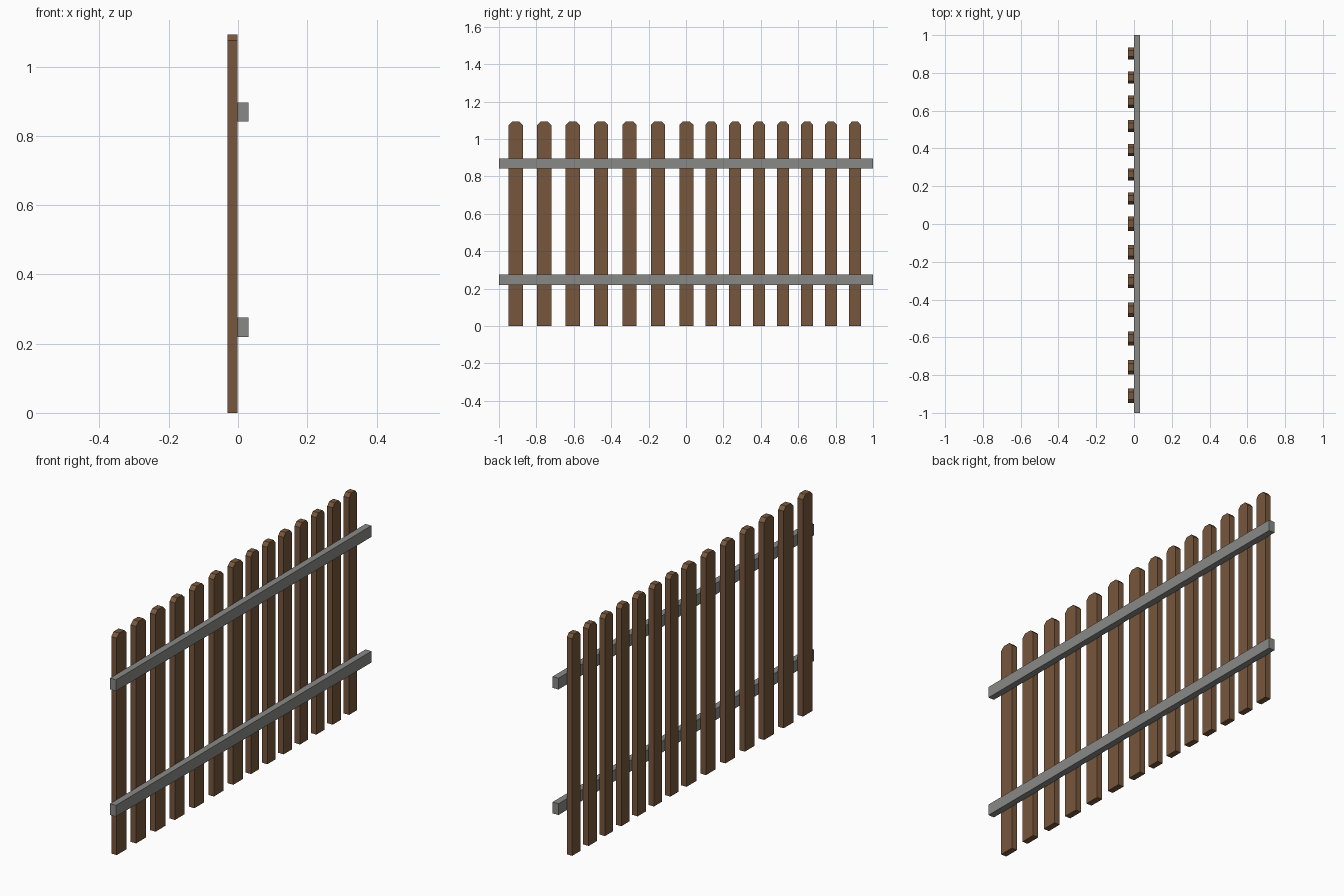
import bpy, bmesh

if "Cube" in bpy.data.objects:
    bpy.data.objects.remove(bpy.data.objects["Cube"])


def material(name, rgb):
    m = bpy.data.materials.new(name)
    m.diffuse_color = (*rgb, 1.0)
    m.use_nodes = True
    m.node_tree.nodes["Principled BSDF"].inputs["Base Color"].default_value = m.diffuse_color
    return m


WOOD = material("brown wood", (0.185, 0.095, 0.045))
GREY = material("grey rail", (0.25, 0.25, 0.245))


def extrude_x(name, profile, x0, x1, mat):
    """Extrude a (y, z) outline from x0 to x1."""
    bm = bmesh.new()
    face = bm.faces.new([bm.verts.new((x0, y, z)) for y, z in profile])
    out = bmesh.ops.extrude_face_region(bm, geom=[face])
    verts = [v for v in out["geom"] if isinstance(v, bmesh.types.BMVert)]
    bmesh.ops.translate(bm, verts=verts, vec=(x1 - x0, 0, 0))
    bmesh.ops.recalc_face_normals(bm, faces=bm.faces)
    mesh = bpy.data.meshes.new(name)
    bm.to_mesh(mesh)
    bm.free()
    mesh.materials.append(mat)
    obj = bpy.data.objects.new(name, mesh)
    bpy.context.collection.objects.link(obj)


def picket(name, y, w):
    # Upright board with clipped top corners
    h, top, clip = w / 2, 1.093, 0.018
    c = w * 0.24
    extrude_x(name, [(y - h, 0), (y + h, 0), (y + h, top - clip),
                     (y + h - c, top), (y - h + c, top),
                     (y - h, top - clip)], -0.031, -0.001, WOOD)


# Seven wide pickets, then seven narrow ones
for i in range(7):
    picket(f"wide_picket_{i + 1}", -0.91 + 0.152 * i, 0.076)
    picket(f"narrow_picket_{i + 1}", 0.135 + 0.128 * i, 0.064)

# Two horizontal rails
for name, z0, z1 in (("lower_rail", 0.219, 0.275), ("upper_rail", 0.841, 0.897)):
    extrude_x(name, [(-1, z0), (1, z0), (1, z1), (-1, z1)], -0.001, 0.031, GREY)
